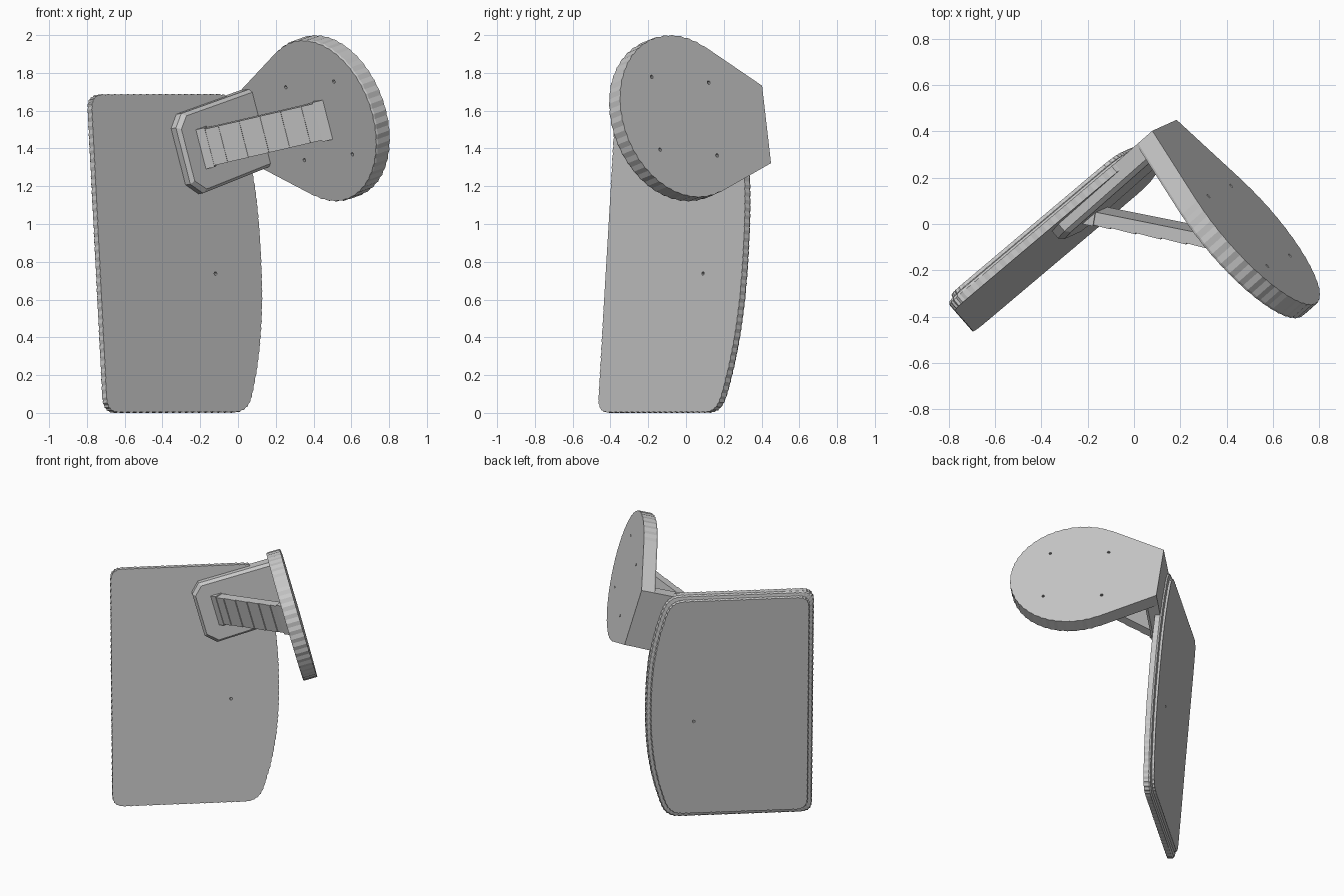
import bpy, bmesh, math
from mathutils import Vector

cube = bpy.data.objects.get("Cube")
if cube:
    bpy.data.objects.remove(cube, do_unlink=True)

# One plain grey
grey = bpy.data.materials.new("plain grey")
grey.use_nodes = True
grey.diffuse_color = (0.57, 0.57, 0.57, 1)
grey.node_tree.nodes["Principled BSDF"].inputs["Base Color"].default_value = (0.57, 0.57, 0.57, 1)

# Bracket frame: out of the panel, up along the hinge, out of the disc
CENTRE = Vector((0.498, -0.008, 1.571))
UP = Vector((-0.247, -0.111, 0.963)).normalized()
OUT = Vector((0.64, -0.763, 0.087))
OUT = (OUT - UP * OUT.dot(UP)).normalized()
SIDE = UP.cross(OUT)
# The panel is turned in its own plane against the bracket
TURN = math.radians(15)
PANEL_X = SIDE * math.cos(TURN) - UP * math.sin(TURN)
PANEL_Y = UP * math.cos(TURN) + SIDE * math.sin(TURN)


def rounded(points, radii, steps=5):
    """Round the corners whose index has a radius."""
    result = []
    for i, p in enumerate(points):
        p = Vector(p)
        if i not in radii:
            result.append(p)
            continue
        a, b = Vector(points[i - 1]), Vector(points[(i + 1) % len(points)])
        a = p + (a - p).normalized() * radii[i]
        b = p + (b - p).normalized() * radii[i]
        for k in range(steps + 1):
            t = k / steps
            result.append(a * (1 - t) ** 2 + p * 2 * t * (1 - t) + b * t * t)
    return result


def ridged(points, step, depth, closed=True):
    """Cut fine ridges into a counter-clockwise outline."""
    result = []
    for i in range(len(points) if closed else len(points) - 1):
        a, b = Vector(points[i]), Vector(points[(i + 1) % len(points)])
        edge = b - a
        inward = Vector((-edge.y, edge.x)).normalized()
        count = 2 * max(1, round(edge.length / step / 2))
        for k in range(count):
            result.append(a + edge * k / count + inward * depth * (k % 2))
    if not closed:
        result.append(Vector(points[-1]))
    return result


def prism(name, outline, levels, axes, origin=CENTRE):
    """Loft an outline through (height, inset) levels."""
    bm = bmesh.new()
    xs, ys = [p[0] for p in outline], [p[1] for p in outline]
    cx, cy = (min(xs) + max(xs)) / 2, (min(ys) + max(ys)) / 2
    w, h = max(xs) - min(xs), max(ys) - min(ys)
    rings = []
    for z, inset in levels:
        fx, fy = 1 - 2 * inset / w, 1 - 2 * inset / h
        rings.append([bm.verts.new(origin + axes[0] * (cx + (p[0] - cx) * fx)
                                   + axes[1] * (cy + (p[1] - cy) * fy)
                                   + axes[2] * z) for p in outline])
    for low, high in zip(rings, rings[1:]):
        for i in range(len(outline)):
            j = (i + 1) % len(outline)
            bm.faces.new((low[i], low[j], high[j], high[i]))
    bm.faces.new(rings[0])
    bm.faces.new(rings[-1])
    bmesh.ops.recalc_face_normals(bm, faces=bm.faces)
    mesh = bpy.data.meshes.new(name)
    bm.to_mesh(mesh)
    bm.free()
    mesh.materials.append(grey)
    obj = bpy.data.objects.new(name, mesh)
    bpy.context.collection.objects.link(obj)
    return obj


def drill(target, spots, depth, axes):
    """Small screw holes through a part."""
    for i, (x, y) in enumerate(spots):
        ring = [(x + 0.01 * math.cos(k * math.tau / 8), y + 0.01 * math.sin(k * math.tau / 8))
                for k in range(8)]
        cutter = prism(f"{target.name}_hole_cutter_{i + 1}", ring,
                       [(depth[0], 0), (depth[1], 0)], axes)
        cutter.hide_render = True
        cutter.hide_viewport = True
        mod = target.modifiers.new("screw hole", "BOOLEAN")
        mod.object = cutter
        mod.operation = "DIFFERENCE"
        mod.solver = "EXACT"


# Tall panel: straight left side, bulging right side, stepped back rim
LEFT, RIGHT, BOTTOM, TOP = -1.21, -0.087, -1.531, 0.16
half = (TOP - BOTTOM) / 2
panel_outline = [(LEFT, TOP), (LEFT, BOTTOM)]
for k in range(15):
    d = 2 * k / 14 - 1
    panel_outline.append((RIGHT - 0.145 * abs(d) ** 2.4, BOTTOM + half * (1 + d)))
last = len(panel_outline) - 1
panel_outline = rounded(panel_outline, {0: 0.08, 1: 0.08, 2: 0.09, last: 0.09})
panel_axes = (PANEL_X, PANEL_Y, OUT)
panel = prism("tall_panel", ridged(panel_outline, 0.022, 0.004),
              [(-0.6, 0.035), (-0.585, 0.03), (-0.58, 0.008), (-0.57, 0), (-0.535, 0)],
              panel_axes)
drill(panel, [(-0.41, -0.794)], (-0.7, -0.5), panel_axes)

# Disc plate: round rim running in tangents to the straight hinge edge
RADIUS, HINGE, HALF = 0.445, -0.57, 0.213
reach = math.hypot(HINGE, HALF)
end = math.atan2(HALF, HINGE) - math.acos(RADIUS / reach)
rim = [(RADIUS * math.cos(a), RADIUS * math.sin(a))
       for a in (end * (2 * k / 32 - 1) for k in range(33))]
disc_outline = ridged(rim, 0.025, 0.004, closed=False) + [(HINGE, HALF), (HINGE, -HALF)]
disc_axes = (OUT, UP, SIDE)
disc = prism("disc_plate", disc_outline, [(-0.095, 0.004), (-0.085, 0), (0, 0)], disc_axes)
drill(disc, [(x, y) for x in (-0.198, 0.198) for y in (-0.2, 0.2)], (-0.2, 0.1), disc_axes)

# Foot plate: clipped corners and a chamfered front rim
foot_outline = [(-0.05, -HALF), (-0.05, HALF), (-0.59, HALF),
                (-0.65, 0.15), (-0.65, -0.16), (-0.58, -0.228)]
prism("foot_plate", foot_outline, [(-0.57, 0), (-0.495, 0), (-0.475, 0.018)], (SIDE, UP, OUT))

# Diagonal brace from foot to disc, with shallow steps on its outer face
start = CENTRE + OUT * -0.473 + SIDE * -0.527
run = OUT * 0.535 + SIDE * 0.432
length = run.length
along = run.normalized()
inner = UP.cross(along)
if inner.dot(SIDE) < 0:
    inner.negate()
brace_axes = (along, inner, UP)
steps = 6
brace_outline = [(-0.035, 0.055), (-0.035, 0)]
for k in range(steps):
    brace_outline += [(length * k / steps, 0), (length * (k + 1) / steps, -0.006)]
brace_outline += [(length + 0.04, 0), (length + 0.04, 0.055)]
prism("diagonal_brace", brace_outline, [(-0.1, 0), (0.1, 0)], brace_axes, start)

# Slightly wider pads where the brace lands
for name, a, b in (("foot_pad", -0.02, 0.04), ("disc_pad", length - 0.05, length + 0.02)):
    prism(name, [(a, -0.006), (b, -0.006), (b, 0.06), (a, 0.06)],
          [(-0.108, 0), (0.108, 0)], brace_axes, start)
